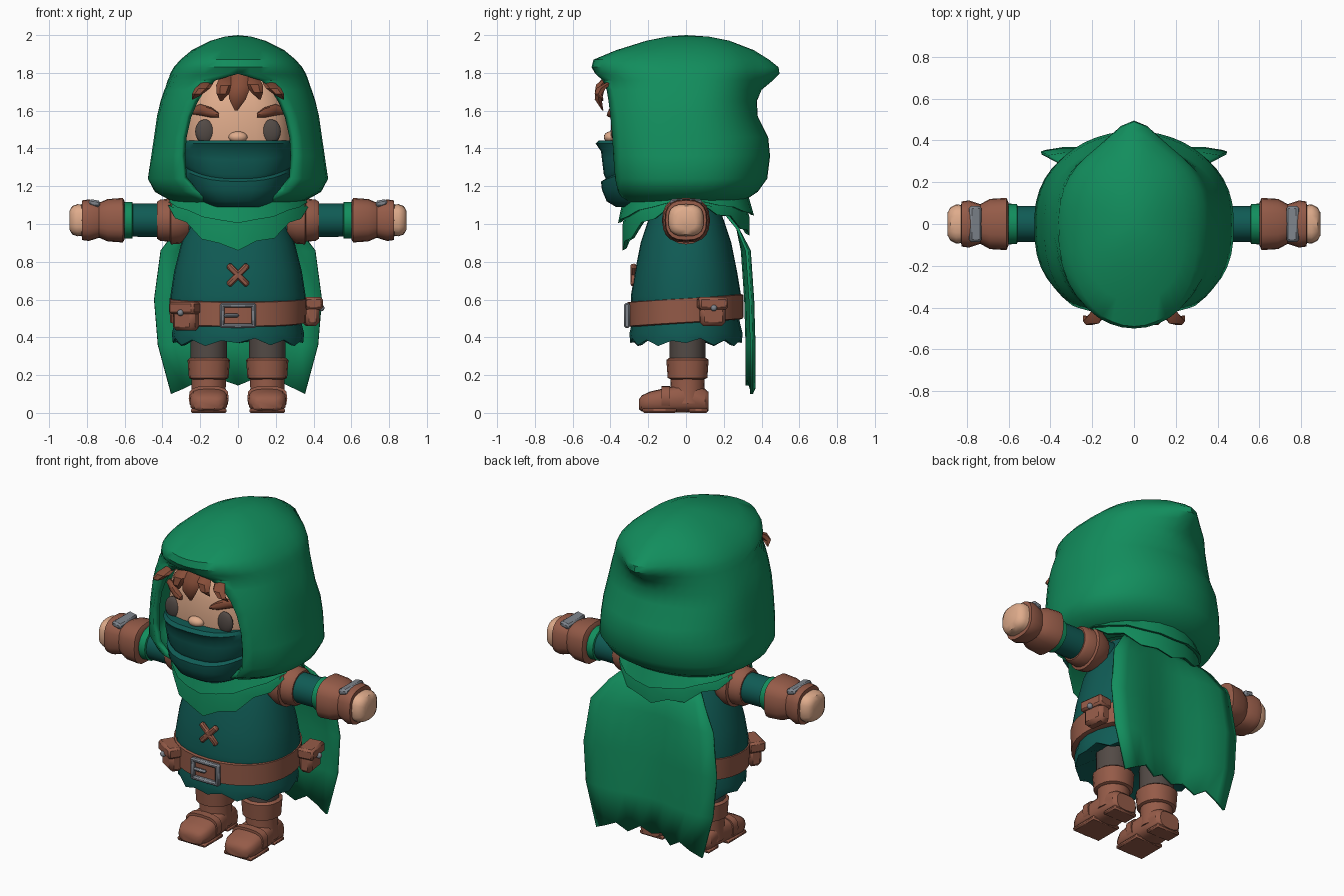
import bpy, bmesh, math
from mathutils import Matrix, Euler, Vector

if "Cube" in bpy.data.objects:
    bpy.data.objects.remove(bpy.data.objects["Cube"])


def material(name, rgb):
    m = bpy.data.materials.new(name)
    m.diffuse_color = (*rgb, 1)
    m.use_nodes = True
    m.node_tree.nodes["Principled BSDF"].inputs["Base Color"].default_value = m.diffuse_color
    return m


GREEN = material("cloak green", (0.006, 0.27, 0.11))
TEAL = material("tunic teal", (0.005, 0.105, 0.09))
BROWN = material("leather brown", (0.30, 0.105, 0.065))
HAIR = material("hair brown", (0.24, 0.075, 0.04))
SKIN = material("skin", (0.74, 0.41, 0.26))
GREY = material("steel grey", (0.21, 0.23, 0.26))
DARK = material("dark cloth", (0.085, 0.068, 0.06))


def finish(name, bm, mat, mirror=False, thick=0):
    bmesh.ops.remove_doubles(bm, verts=bm.verts, dist=0.0005)
    bmesh.ops.recalc_face_normals(bm, faces=bm.faces)
    me = bpy.data.meshes.new(name)
    bm.to_mesh(me)
    bm.free()
    me.materials.append(mat)
    ob = bpy.data.objects.new(name, me)
    bpy.context.collection.objects.link(ob)
    if thick:
        s = ob.modifiers.new("thickness", 'SOLIDIFY')
        s.thickness, s.offset = thick, -1
    if mirror:
        ob.modifiers.new("mirror", 'MIRROR')
    return ob


def loft(name, rings, mat, closed=True, cap=True, **kw):
    bm = bmesh.new()
    rows = [[bm.verts.new(p) for p in r] for r in rings]
    n = len(rows[0])
    for a, b in zip(rows, rows[1:]):
        for i in range(n if closed else n - 1):
            j = (i + 1) % n
            bm.faces.new((a[i], a[j], b[j], b[i]))
    if cap:
        bm.faces.new(rows[0])
        bm.faces.new(rows[-1])
    return finish(name, bm, mat, **kw)


def ring(pos, ra, rb, axis='Z', c=(0, 0), p=1.0, n=24, off=None):
    """Superellipse ring; off(index, angle) shifts points along the axis."""
    out = []
    for i in range(n):
        a = 2 * math.pi * i / n
        ca, sa = math.cos(a), math.sin(a)
        u = c[0] + ra * math.copysign(abs(ca) ** p, ca)
        v = c[1] + rb * math.copysign(abs(sa) ** p, sa)
        w = pos + (off(i, a) if off else 0)
        out.append({'Z': (u, v, w), 'X': (w, u, v), 'Y': (u, w, v)}[axis])
    return out


def box(name, c, size, mat, rot=(0, 0, 0), bevel=0.008, **kw):
    bm = bmesh.new()
    bmesh.ops.create_cube(bm, size=1, matrix=Matrix.LocRotScale(Vector(c), Euler(rot), Vector(size)))
    bmesh.ops.bevel(bm, geom=bm.edges[:], offset=bevel, segments=1, affect='EDGES')
    return finish(name, bm, mat, **kw)


def blob(name, c, r, mat, **kw):
    bm = bmesh.new()
    bmesh.ops.create_uvsphere(bm, u_segments=16, v_segments=10, radius=1,
                              matrix=Matrix.LocRotScale(Vector(c), None, Vector(r)))
    return finish(name, bm, mat, **kw)


# Hood: rows of (z, half width, front depth, back depth, half opening, back tip)
HOOD = [(1.09, .25, .27, .22, .10, 0), (1.13, .37, .33, .32, .16, 0),
        (1.17, .44, .36, .38, .24, 0), (1.24, .478, .375, .43, .29, 0),
        (1.36, .46, .385, .445, .30, 0), (1.46, .445, .39, .435, .295, 0),
        (1.57, .43, .40, .38, .27, 0), (1.65, .41, .41, .375, .235, 0),
        (1.71, .39, .42, .38, .195, .02), (1.76, .373, .44, .39, .12, .07),
        (1.795, .36, .48, .40, 0, .095), (1.83, .34, .50, .40, 0, .09),
        (1.87, .305, .49, .38, 0, .06), (1.92, .245, .37, .33, 0, .03),
        (1.97, .145, .21, .23, 0, 0), (1.992, .07, .1, .12, 0, 0), (2.0, 0, 0, 0, 0, 0)]
rows = []
for z, rx, front, back, w, tip in HOOD:
    t0 = math.asin(w / rx) if rx else 0
    row = []
    for i in range(37):
        t = t0 + (2 * math.pi - 2 * t0) * i / 36
        c = math.cos(t)
        y = -front * (c / math.cos(t0)) ** .75 if c > 0 else back * abs(c) ** .85
        y += tip * math.exp(-((t - math.pi) / .35) ** 2)
        row.append((rx * math.sin(t), y, z))
    rows.append(row)
loft("hood", rows, GREEN, closed=False, cap=False, thick=.035)

# Head and face
HEAD = [(1.1, .2, .2), (1.25, .28, .3), (1.45, .30, .33), (1.6, .285, .325),
        (1.7, .25, .30), (1.77, .2, .25), (1.84, .1, .12)]
loft("head", [ring(z, a, b, c=(0, -.07), p=.7, n=32) for z, a, b in HEAD], SKIN)
blob("nose", (0, -.40, 1.46), (.05, .035, .03), SKIN)
blob("eye", (.175, -.372, 1.49), (.052, .022, .064), DARK, mirror=True)
loft("eyebrow", [ring(x, .025, h, 'X', (y, z), n=8) for x, y, z, h in
                 [(.10, -.395, 1.575, .012), (.14, -.39, 1.59, .027),
                  (.20, -.35, 1.605, .03), (.26, -.29, 1.595, .012)]], HAIR, mirror=True)


def lock(name, x0, z0, x1, z1, w):
    parts = [(0, .8, -.40), (.35, 1, -.45), (.7, .7, -.465), (1, .12, -.44)]
    loft(name, [ring(z0 + (z1 - z0) * t, w * s, .03 * s, c=(x0 + (x1 - x0) * t, y), n=6)
                for t, s, y in parts], HAIR)


lock("hair_middle", .015, 1.80, -.01, 1.60, .062)
lock("hair_left", -.06, 1.78, -.09, 1.65, .045)
lock("hair_right", .07, 1.78, .115, 1.66, .045)
lock("hair_side_left", -.16, 1.75, -.24, 1.66, .04)
lock("hair_side_right", .16, 1.75, .24, 1.66, .04)

# Mask with a curved fold across it
MASK = [(1.09, .16, .27, 0), (1.12, .21, .32, 0), (1.18, .27, .345, .01),
        (1.225, .285, .35, .06), (1.24, .28, .325, .06), (1.26, .29, .335, .06),
        (1.34, .298, .345, .03), (1.385, .298, .35, .01), (1.425, .295, .378, 0), (1.443, .285, .36, 0)]
loft("mask", [ring(z, a, b, c=(0, -.1), p=.75, n=32, off=lambda i, t, k=k: k * math.cos(t) ** 2)
              for z, a, b, k in MASK], TEAL)

# Collar and the folded layer above it
JAG = [0, .03, -.015, .02, -.02, .015]


def drape(front, back, jag):
    def off(i, a):
        s = math.sin(a)
        low = front if s < 0 else back
        return low * (1 - abs(math.cos(a)) ** 1.6) + jag * JAG[i % 6]
    return off


loft("collar", [ring(1.17, .28, .27), ring(1.14, .34, .31),
                ring(1.1, .375, .335, off=drape(-.1, -.06, 0)),
                ring(1.09, .385, .335, off=drape(-.23, -.15, .8)),
                ring(1.09, .365, .315, off=drape(-.22, -.14, .8)),
                ring(1.11, .25, .22)], GREEN)
loft("collar_fold", [ring(1.18, .28, .27), ring(1.15, .345, .33),
                     ring(1.115, .375, .36, off=drape(-.11, -.07, .2)),
                     ring(1.115, .355, .34, off=drape(-.105, -.065, .2)),
                     ring(1.13, .28, .26)], GREEN)

# Cape
CAPE = [(1.08, .22, .20), (.98, .32, .28), (.86, .41, .325), (.6, .445, .343),
        (.36, .425, .35), (.15, .355, .35)]
HEM = [-.05, -.02, .015, -.03, .02, -.005, .025, -.02, .02, -.015, -.05]
loft("cape", [[(hw * (i - 5) / 5, y - .02 * math.cos((i - 5) * .9) * (z < .9),
                z + (HEM[i] if z < .2 else 0)) for i in range(11)] for z, hw, y in CAPE],
     GREEN, closed=False, cap=False, thick=.015)

# Tunic and skirt
loft("tunic", [ring(z, a, b, p=.92, n=32) for z, a, b in
               [(.58, .335, .27), (.588, .358, .29), (.62, .358, .292), (.75, .338, .27),
                (.9, .30, .24), (1.02, .25, .20), (1.13, .18, .16)]], TEAL)
hem = lambda i, a: .8 * JAG[i % 6]
loft("skirt", [ring(.60, .32, .27), ring(.48, .335, .285), ring(.42, .35, .30),
               ring(.37, .345, .295, off=hem), ring(.375, .32, .27, off=hem),
               ring(.43, .2, .17)], TEAL)

# Belt, buckle and chest stitch
tilt = lambda i, a: .02 * math.sin(a)
loft("belt", [ring(z, a, b, p=.92, n=32, off=tilt) for z, a, b in
              [(.475, .34, .285), (.48, .36, .303), (.605, .364, .305), (.61, .34, .285)]], BROWN)
for s in (-1, 1):
    box("buckle_side", (s * .083, -.312, .515), (.025, .03, .13), GREY)
    box("buckle_bar", (0, -.312, .515 + s * .054), (.19, .03, .024), GREY)
    box("chest_stitch", (0, -.278, .73), (.15, .03, .032), BROWN, rot=(.15, s * .8, 0))
box("buckle_prong", (-.035, -.315, .515), (.08, .025, .02), GREY)


# Pouches
def pouch(x, y, z, deg):
    f = math.radians(deg)
    dx, dy = math.cos(f), math.sin(f)
    box("pouch", (x, y, z - .02), (.08, .135, .13), BROWN, (0, 0, f), .02)
    box("pouch_flap", (x + .006 * dx, y + .006 * dy, z + .035), (.10, .155, .065), BROWN, (0, 0, f), .012)
    blob("pouch_stud", (x + .056 * dx, y + .056 * dy, z + .01), (.017, .017, .017), GREY)


pouch(-.275, -.235, .52, -122)
pouch(.385, .14, .545, 8)

# Arms and gloves
ARM = (0, 1.02)


def limb(name, pts, mat, p=1.0):
    loft(name, [ring(x, a, b, 'X', ARM, p, 20) for x, a, b in pts], mat, mirror=True)


limb("sleeve", [(.2, .09, .09), (.6, .085, .087)], TEAL)
limb("sleeve_trim", [(.555, .08, .08), (.56, .096, .096), (.62, .098, .098)], GREEN)
limb("shoulder_pad", [(.26, .10, .10), (.31, .125, .125), (.355, .128, .128), (.36, .112, .113),
                      (.41, .108, .11), (.43, .095, .097)], BROWN)
limb("glove", [(.60, .10, .10), (.61, .125, .118), (.69, .12, .112), (.735, .095, .093),
               (.79, .113, .11), (.825, .108, .105), (.828, .085, .08)], BROWN, .75)
limb("hand", [(.78, .085, .08), (.85, .094, .085), (.878, .08, .075), (.892, .055, .05)], SKIN, .7)
box("glove_plate", (.76, 0, 1.11), (.06, .17, .035), GREY, (0, -.2, 0), .01, mirror=True)

# Legs and boots
LEG = (.155, .008)
loft("trouser_leg", [ring(z, .097, .095, c=LEG, n=16) for z in (.2, .47)], DARK, mirror=True)
loft("boot_shaft", [ring(z, r, r, c=LEG, n=16) for z, r in
                    [(.05, .095), (.13, .09), (.22, .092)]], BROWN, mirror=True)
loft("boot_cuff", [ring(z, r, r, c=LEG, p=.9, n=16) for z, r in
                   [(.178, .09), (.185, .105), (.28, .112), (.29, .10)]], BROWN, mirror=True)
loft("boot_foot", [ring(y, a, h, 'Y', (.155, z), .65, 16) for y, a, h, z in
                   [(.12, .065, .05, .06), (.10, .085, .062, .066), (0, .09, .075, .078),
                    (-.1, .10, .066, .068), (-.19, .10, .055, .058),
                    (-.235, .08, .042, .05), (-.25, .05, .025, .045)]], BROWN, mirror=True)
loft("boot_strap", [ring(y, .106, .064, 'Y', (.155, .078), .65, 16) for y in (-.13, -.085)],
     BROWN, mirror=True)
box("boot_sole", (.155, -.14, .012), (.19, .18, .024), BROWN, mirror=True)
box("boot_heel", (.155, .065, .012), (.16, .10, .024), BROWN, mirror=True)

# Smooth shading with sharp edges kept
meshes = [o for o in bpy.data.objects if o.type == 'MESH']
for o in meshes:
    o.select_set(True)
bpy.context.view_layer.objects.active = meshes[0]
bpy.ops.object.shade_smooth_by_angle(angle=math.radians(40))
